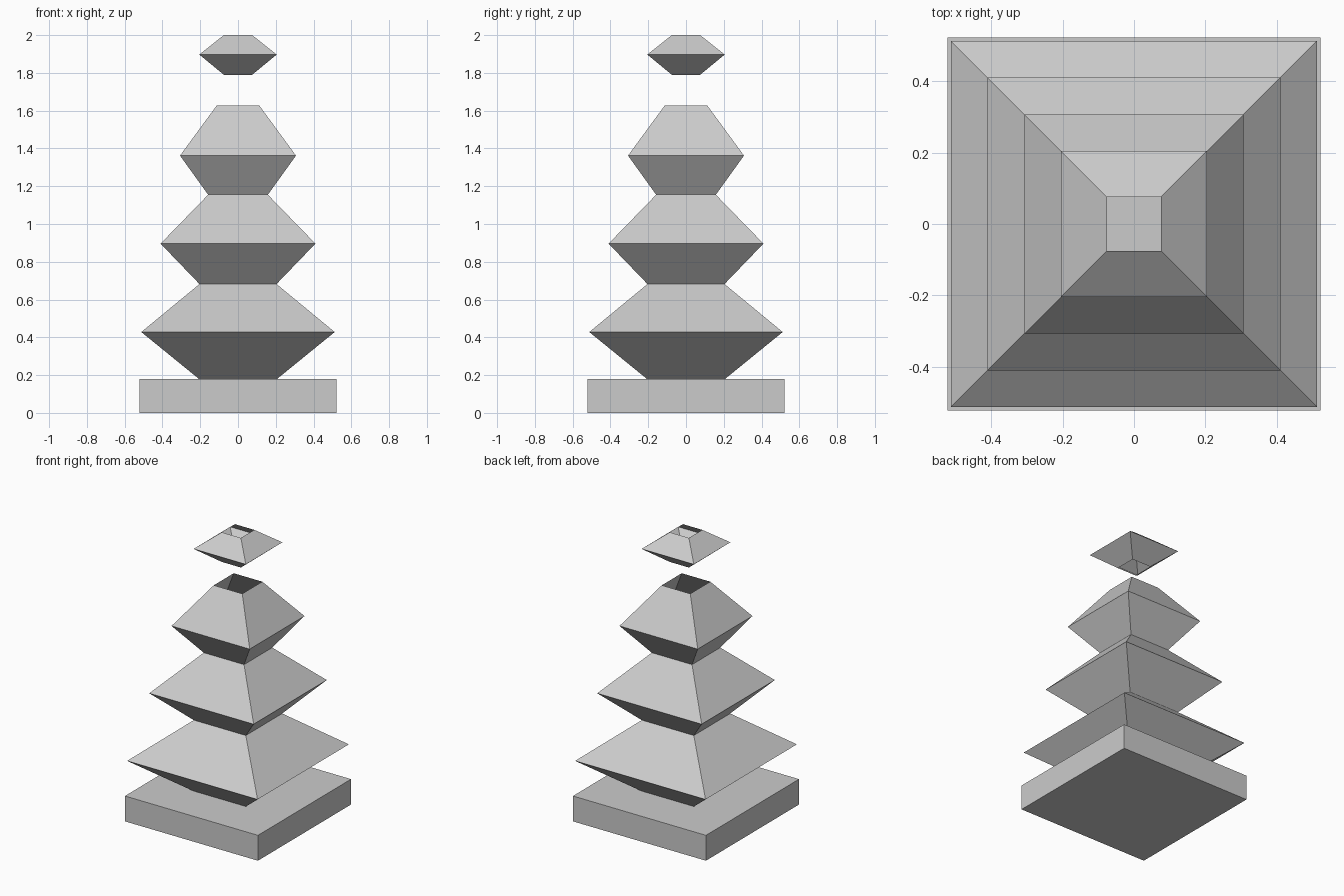
import bpy
import bmesh

if "Cube" in bpy.data.objects:
    bpy.data.objects.remove(bpy.data.objects["Cube"], do_unlink=True)

# Single plain grey
grey = bpy.data.materials.new("light_grey")
grey.use_nodes = True
color = (0.6, 0.6, 0.6, 1.0)
grey.diffuse_color = color
grey.node_tree.nodes["Principled BSDF"].inputs["Base Color"].default_value = color


def square_stack(name, profile, capped=False):
    """Loft square rings through (half width, height) pairs."""
    bm = bmesh.new()
    corners = ((-1, -1), (1, -1), (1, 1), (-1, 1))
    rings = [[bm.verts.new((r * x, r * y, z)) for x, y in corners]
             for r, z in profile]
    for low, high in zip(rings, rings[1:]):
        for i in range(4):
            j = (i + 1) % 4
            bm.faces.new((low[i], low[j], high[j], high[i]))
    if capped:
        bm.faces.new(rings[0][::-1])
        bm.faces.new(rings[-1])
    mesh = bpy.data.meshes.new(name)
    bm.to_mesh(mesh)
    bm.free()
    mesh.materials.append(grey)
    obj = bpy.data.objects.new(name, mesh)
    bpy.context.collection.objects.link(obj)
    return obj


# Solid plinth
square_stack("base_slab", [(0.522, 0), (0.522, 0.18)], capped=True)

# Hollow tiers, open at top and bottom
square_stack("lower_tier", [(0.207, 0.18), (0.512, 0.428), (0.204, 0.682)])
square_stack("middle_tier", [(0.204, 0.682), (0.41, 0.896), (0.158, 1.155)])
square_stack("upper_tier", [(0.158, 1.155), (0.307, 1.362), (0.112, 1.628)])

# Floating open cap
square_stack("floating_cap", [(0.075, 1.79), (0.205, 1.897), (0.075, 2.0)])
